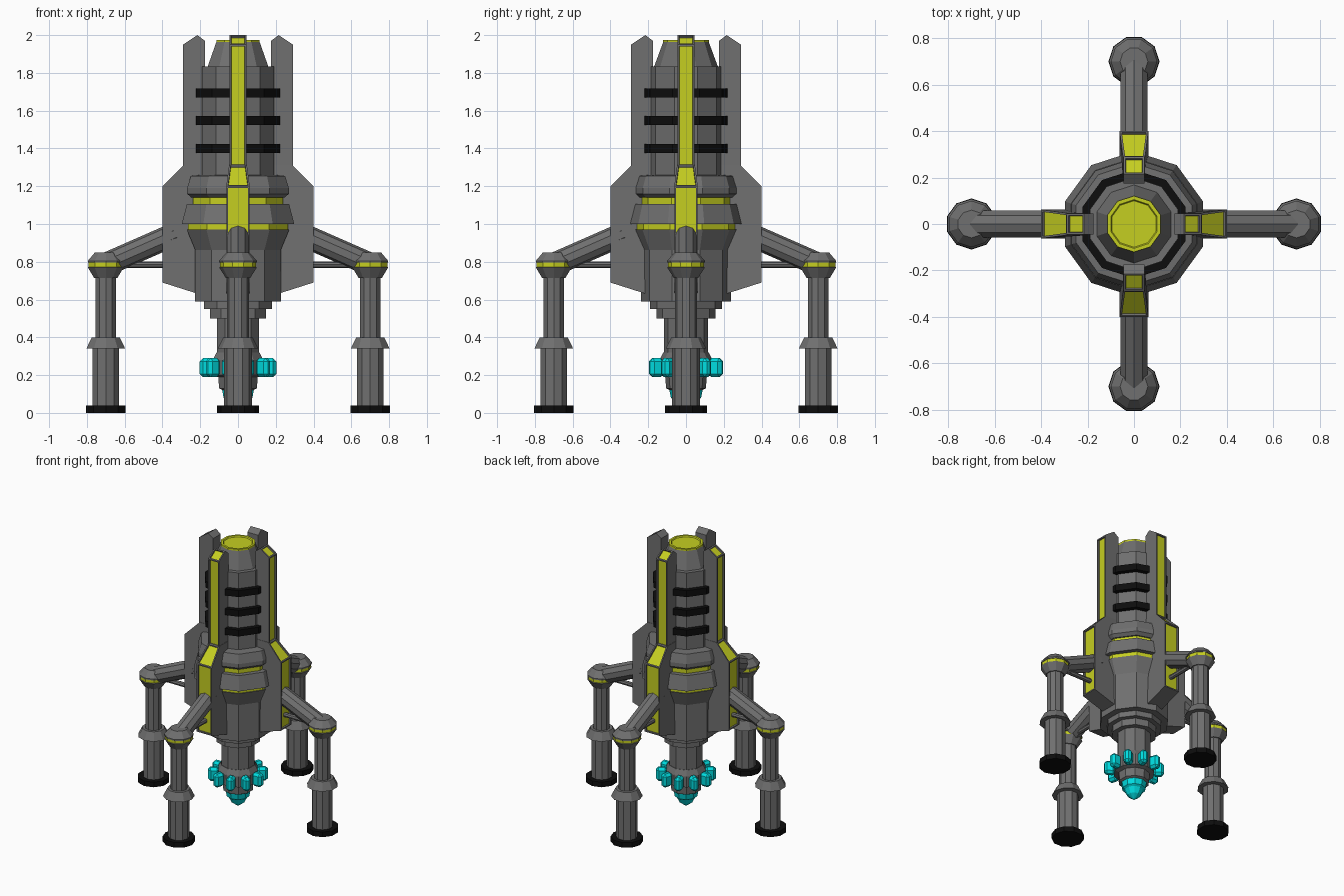
import bpy, bmesh, math
from mathutils import Vector, Matrix

if "Cube" in bpy.data.objects:
    bpy.data.objects.remove(bpy.data.objects["Cube"])


def material(name, rgb):
    m = bpy.data.materials.new(name)
    m.diffuse_color = (*rgb, 1)
    m.use_nodes = True
    m.node_tree.nodes["Principled BSDF"].inputs["Base Color"].default_value = m.diffuse_color
    return m


GREY = material("grey_metal", (0.16, 0.16, 0.16))
YELLOW = material("yellow_glow", (0.56, 0.62, 0.015))
BLACK = material("black_rubber", (0.004, 0.004, 0.004))
CYAN = material("cyan_crystal", (0.0, 0.72, 0.75))


def finish(bm, name, mats, turn=0.0):
    me = bpy.data.meshes.new(name)
    bm.to_mesh(me)
    bm.free()
    for m in mats:
        me.materials.append(m)
    ob = bpy.data.objects.new(name, me)
    ob.rotation_euler.z = turn
    bpy.context.collection.objects.link(ob)
    return ob


def lathe(name, profile, mat=GREY, x=0.0, turn=0.0, n=10):
    """Ten-sided turned part from (radius, z) points, listed bottom to top."""
    bm = bmesh.new()
    rings = []
    for r, z in profile:
        angs = [math.pi / 2 + 2 * math.pi * i / n for i in range(n)]
        rings.append([bm.verts.new((x + r * math.cos(a), r * math.sin(a), z)) for a in angs])
    for lo, hi in zip(rings, rings[1:]):
        for i in range(n):
            j = (i + 1) % n
            bm.faces.new((lo[i], lo[j], hi[j], hi[i]))
    bm.faces.new(rings[0][::-1])
    bm.faces.new(rings[-1])
    bmesh.ops.recalc_face_normals(bm, faces=bm.faces)
    return finish(bm, name, [mat], turn)


def rod(name, a, b, r, turn, n=10):
    """Straight bar between two points."""
    a, b = Vector(a), Vector(b)
    d = b - a
    mx = Matrix.Translation((a + b) / 2) @ d.to_track_quat('Z', 'Y').to_matrix().to_4x4()
    bm = bmesh.new()
    bmesh.ops.create_cone(bm, cap_ends=True, segments=n, radius1=r, radius2=r,
                          depth=d.length, matrix=mx)
    return finish(bm, name, [GREY], turn)


def fin(name, profile, lit, turn):
    """Slab from (radius, z, half width) points; edges in 'lit' get a recessed glowing panel."""
    bm = bmesh.new()
    left = [bm.verts.new((r, w, z)) for r, z, w in profile]
    right = [bm.verts.new((r, -w, z)) for r, z, w in profile]
    bm.faces.new(left)
    bm.faces.new(right[::-1])
    n = len(profile)
    rim = [bm.faces.new((left[i], right[i], right[(i + 1) % n], left[(i + 1) % n]))
           for i in range(n)]
    bmesh.ops.recalc_face_normals(bm, faces=bm.faces)
    panels = [rim[i] for i in lit]
    bmesh.ops.inset_individual(bm, faces=panels, thickness=0.013, depth=0)
    bmesh.ops.inset_individual(bm, faces=panels, thickness=0.001, depth=-0.012)
    for f in panels:
        f.material_index = 1
    return finish(bm, name, [GREY, YELLOW], turn)


# Drill: tip, head, shaft and crystal teeth
lathe("drill_tip", [(0.004, 0.0), (0.045, 0.03), (0.065, 0.07), (0.08, 0.08),
                    (0.09, 0.13)], CYAN)
lathe("drill_head", [(0.085, 0.12), (0.105, 0.13), (0.11, 0.19), (0.14, 0.20),
                     (0.14, 0.28), (0.12, 0.32), (0.09, 0.32)])
lathe("drill_shaft", [(0.117, 0.30), (0.117, 0.51)])
for k in range(10):
    bm = bmesh.new()
    bmesh.ops.create_cube(bm, size=1, matrix=Matrix.Translation((0.165, 0, 0.24))
                          @ Matrix.Diagonal((0.075, 0.055, 0.10, 1)))
    bmesh.ops.bevel(bm, geom=bm.edges[:], offset=0.017, segments=1, affect='EDGES')
    finish(bm, "drill_tooth", [CYAN], k * math.tau / 10)

# Central body, stacked from the bottom up
lathe("lower_step_ring", [(0.155, 0.50), (0.155, 0.55), (0.19, 0.55), (0.19, 0.60)])
lathe("lower_body", [(0.238, 0.59), (0.238, 0.87)])
lathe("lower_band_skirt", [(0.237, 0.86), (0.285, 0.97), (0.24, 0.97)])
lathe("lower_glow_ring", [(0.278, 0.965), (0.278, 1.005)], YELLOW)
lathe("lower_band", [(0.313, 1.0), (0.285, 1.105), (0.22, 1.105)])
lathe("upper_glow_ring", [(0.25, 1.10), (0.25, 1.145)], YELLOW)
lathe("upper_band", [(0.26, 1.14), (0.283, 1.16), (0.283, 1.19), (0.262, 1.255), (0.2, 1.26)])
lathe("upper_body", [(0.2, 1.25), (0.2, 1.835)])
lathe("top_cone", [(0.17, 1.83), (0.12, 1.965)])
lathe("top_light", [(0.121, 1.955), (0.121, 1.975), (0.105, 1.975), (0.1, 1.967)], YELLOW)
for z in (1.375, 1.523, 1.67):
    lathe("cooling_ring", [(0.234, z), (0.234, z + 0.048)], BLACK)

# Four fins and four legs
for k in range(4):
    t = k * math.pi / 2
    fin("lower_fin", [(0.18, 0.62, 0.062), (0.40, 0.69, 0.062), (0.40, 1.20, 0.062),
                      (0.285, 1.315, 0.047), (0.18, 1.315, 0.047)], [1, 2], t)
    fin("upper_fin", [(0.175, 1.30, 0.045), (0.29, 1.30, 0.045), (0.29, 1.95, 0.045),
                      (0.215, 2.0, 0.045), (0.175, 1.97, 0.045)], [1, 2], t)
    rod("leg_arm", (0.33, 0, 0.948), (0.69, 0, 0.79), 0.062, t)
    rod("leg_strut", (0.38, 0, 0.785), (0.68, 0, 0.785), 0.017, t, 8)
    lathe("knee_lower", [(0.065, 0.715), (0.1, 0.77), (0.09, 0.775)], GREY, 0.7, t)
    lathe("knee_glow_ring", [(0.095, 0.77), (0.095, 0.797)], YELLOW, 0.7, t)
    lathe("knee_upper", [(0.1, 0.795), (0.1, 0.805), (0.06, 0.85)], GREY, 0.7, t)
    lathe("leg_upper", [(0.058, 0.38), (0.058, 0.73)], GREY, 0.7, t)
    lathe("leg_collar", [(0.108, 0.34), (0.078, 0.40)], GREY, 0.7, t)
    lathe("leg_lower", [(0.073, 0.03), (0.073, 0.35)], GREY, 0.7, t)
    lathe("foot_pad", [(0.11, 0.0), (0.11, 0.038)], BLACK, 0.7, t)
